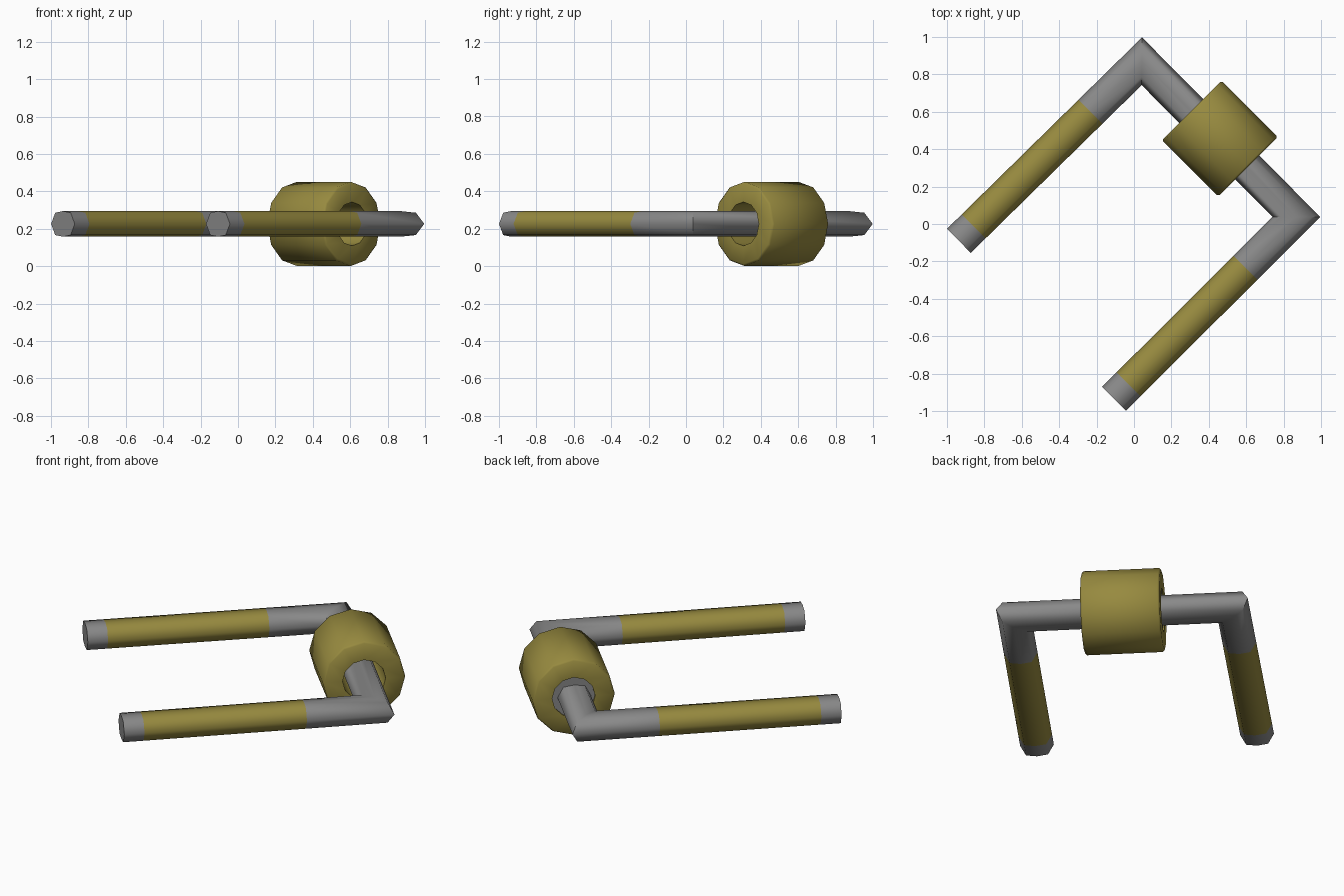
import bpy, bmesh, math
from mathutils import Vector, Matrix

if "Cube" in bpy.data.objects:
    bpy.data.objects.remove(bpy.data.objects["Cube"])

Z = 0.226
HALF_W, HALF_H = 0.0905, 0.0685


def material(name, rgb):
    m = bpy.data.materials.new(name)
    m.diffuse_color = (*rgb, 1)
    m.use_nodes = True
    m.node_tree.nodes["Principled BSDF"].inputs["Base Color"].default_value = m.diffuse_color
    return m


yellow = material("olive_yellow", (0.31, 0.255, 0.05))
grey = material("steel_grey", (0.25, 0.25, 0.25))


def finish(name, bm, mat):
    bmesh.ops.recalc_face_normals(bm, faces=bm.faces[:])
    me = bpy.data.meshes.new(name)
    bm.to_mesh(me)
    bm.free()
    ob = bpy.data.objects.new(name, me)
    bpy.context.collection.objects.link(ob)
    me.materials.append(mat)
    bpy.ops.object.select_all(action='DESELECT')
    ob.select_set(True)
    bpy.context.view_layer.objects.active = ob
    bpy.ops.object.shade_smooth_by_angle(angle=math.radians(62))
    return ob


# Flattened eight-sided bar section (sideways, up)
SECTION = [(1, 0), (0.65, 0.87), (0, 1), (-0.65, 0.87),
           (-1, 0), (-0.65, -0.87), (0, -1), (0.65, -0.87)]


def bar(name, pts, mat):
    """Sweep the section along a flat path with mitred corners."""
    bm = bmesh.new()
    rings = []
    for i, p in enumerate(pts):
        d0 = (p - pts[i - 1]).normalized() if i else None
        d1 = (pts[i + 1] - p).normalized() if i < len(pts) - 1 else None
        d0, d1 = d0 or d1, d1 or d0
        t = (d0 + d1).normalized()
        side = Vector((-t.y, t.x)) * HALF_W / t.dot(d0)
        rings.append([bm.verts.new((p.x + side.x * s, p.y + side.y * s, Z + HALF_H * h))
                      for s, h in SECTION])
    n = len(SECTION)
    for a, b in zip(rings, rings[1:]):
        for i in range(n):
            bm.faces.new((a[i], a[(i + 1) % n], b[(i + 1) % n], b[i]))
    bm.faces.new(rings[0])
    bm.faces.new(rings[-1])
    return finish(name, bm, mat)


# Two legs: grey tip, then the coloured grip
corners = [Vector((0.042, 0.87)), Vector((0.868, 0.038))]
ends = [Vector((-0.936, -0.09)), Vector((-0.107, -0.935))]
inner = []
for side, c, e in zip(("left", "right"), corners, ends):
    d = (c - e).normalized()
    a, b = e + d * 0.11, c - d * 0.385
    bar(side + "_leg_tip", [e, a], grey)
    bar(side + "_leg_grip", [a, b], yellow)
    inner.append(b)

# Grey crossbar with its two mitred corners
bar("crossbar", [inner[0], corners[0], corners[1], inner[1]], grey)

# Hollow twelve-sided roller with softened rims around the crossbar
R, HOLE, L, N, C = 0.225, 0.117, 0.213, 12, 0.01
place = Matrix.Translation((0.459, 0.457, Z)) @ Matrix.Rotation(math.radians(-45), 4, 'Z')


def ring(bm, r, x):
    return [bm.verts.new(place @ Vector((x, r * math.cos(k * math.tau / N),
                                         r * math.sin(k * math.tau / N))))
            for k in range(N)]


bm = bmesh.new()
profile = [(R - C, -L), (R, C - L), (R, L - C), (R - C, L), (HOLE, L), (HOLE, -L)]
loops = [ring(bm, r, x) for r, x in profile]
for j, a in enumerate(loops):
    b = loops[(j + 1) % len(loops)]
    for i in range(N):
        bm.faces.new((a[i], a[(i + 1) % N], b[(i + 1) % N], b[i]))
finish("roller", bm, yellow)

# Grey plate closing the back end of the roller's hole
bm = bmesh.new()
bm.faces.new(ring(bm, HOLE, 0.008 - L))
finish("roller_end_plate", bm, grey)
